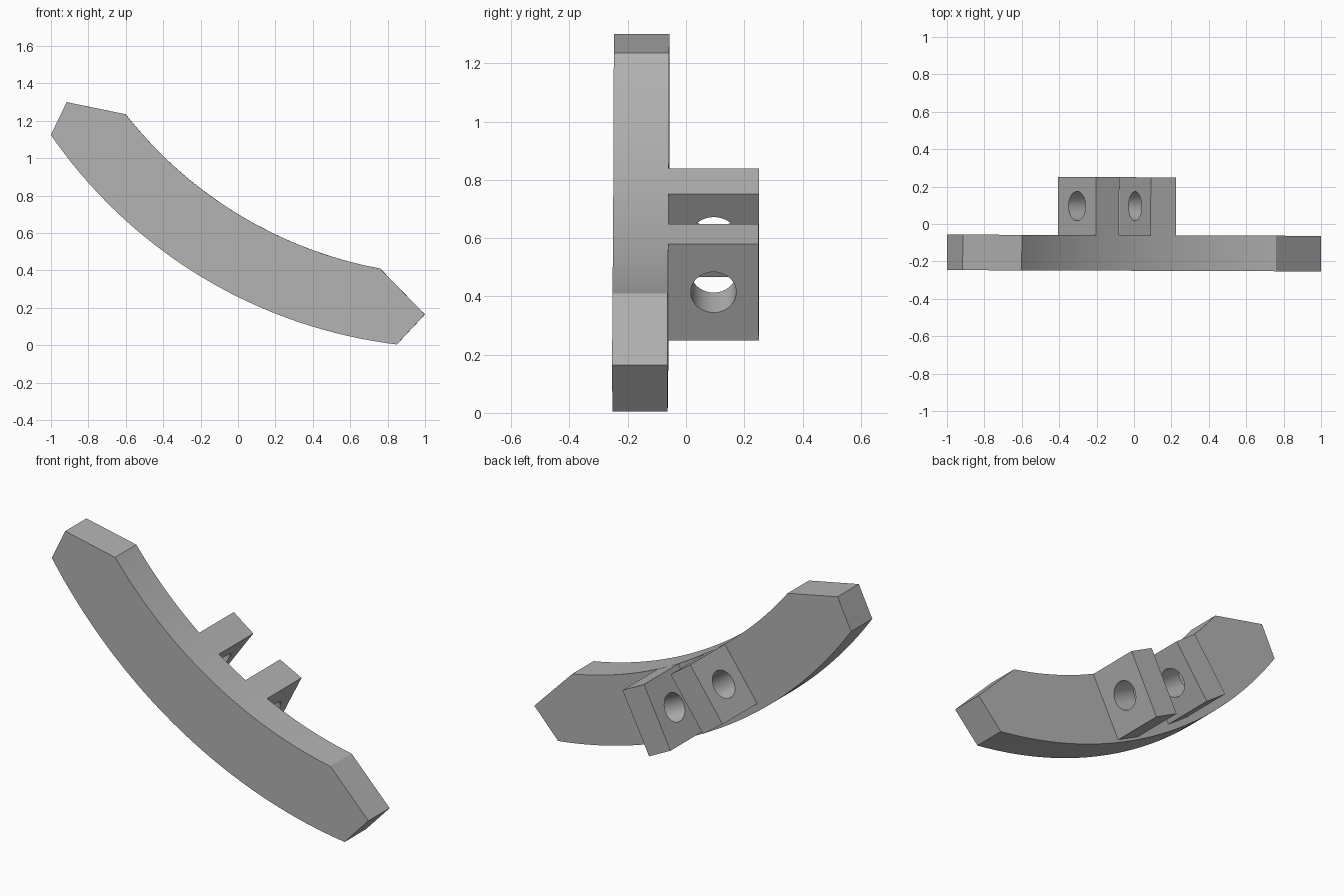
import bpy
import bmesh
from math import atan2, cos, sin, radians
from mathutils import Vector, Matrix

cube = bpy.data.objects.get("Cube")
if cube:
    bpy.data.objects.remove(cube, do_unlink=True)

GREY = (0.45, 0.45, 0.45, 1.0)
mat = bpy.data.materials.new("plain_grey")
mat.use_nodes = True
mat.diffuse_color = GREY
mat.node_tree.nodes["Principled BSDF"].inputs["Base Color"].default_value = GREY

CENTRE = Vector((1.17, 2.62))           # shared arc centre in the xz plane
R_IN, R_OUT = 2.247, 2.635
SKEW = Matrix.Rotation(-0.0035, 4, "Z")  # tiny turn of the whole piece


def arc(radius, start, end, steps=48):
    """Points on an arc about CENTRE between the directions of two points."""
    a0, a1 = (atan2(p[1] - CENTRE.y, p[0] - CENTRE.x) for p in (start, end))
    angles = [a0 + (a1 - a0) * i / steps for i in range(steps + 1)]
    return [CENTRE + radius * Vector((cos(a), sin(a))) for a in angles]


def prism(name, outline, y0, y1):
    """Extrude an xz outline from y0 to y1."""
    bm = bmesh.new()
    face = bm.faces.new([bm.verts.new((p[0], y0, p[1])) for p in outline])
    ext = bmesh.ops.extrude_face_region(bm, geom=[face])
    moved = [v for v in ext["geom"] if isinstance(v, bmesh.types.BMVert)]
    bmesh.ops.translate(bm, verts=moved, vec=(0, y1 - y0, 0))
    bmesh.ops.recalc_face_normals(bm, faces=bm.faces)
    mesh = bpy.data.meshes.new(name)
    bm.to_mesh(mesh)
    bm.free()
    mesh.materials.append(mat)
    obj = bpy.data.objects.new(name, mesh)
    bpy.context.collection.objects.link(obj)
    return obj


def finish(obj):
    obj.data.transform(SKEW)
    bpy.ops.object.select_all(action="DESELECT")
    obj.select_set(True)
    bpy.context.view_layer.objects.active = obj
    bpy.ops.object.shade_smooth_by_angle(angle=radians(25))


def lug(name, angle, length):
    """Radial block behind the plate with a round hole along the arc tangent."""
    out = Vector((cos(angle), sin(angle)))
    side = Vector((-out.y, out.x))
    top = CENTRE + out * R_IN
    half = side * 0.076
    bottom = top + out * length
    obj = prism(name, [top - half, top + half, bottom + half, bottom - half],
                -0.08, 0.25)

    # Hole cutter
    mid = top + out * length / 2
    bpy.ops.mesh.primitive_cylinder_add(vertices=48, radius=0.078, depth=0.4,
                                        location=(mid.x, 0.095, mid.y))
    cutter = bpy.context.object
    cutter.rotation_euler = Vector((side.x, 0, side.y)).to_track_quat("Z", "Y").to_euler()
    cutter.hide_render = True
    cutter.data.materials.append(mat)
    cut = obj.modifiers.new("hole", "BOOLEAN")
    cut.operation = "DIFFERENCE"
    cut.solver = "EXACT"
    cut.object = cutter
    bpy.context.view_layer.objects.active = obj
    bpy.ops.object.modifier_apply(modifier=cut.name)
    bpy.data.objects.remove(cutter, do_unlink=True)
    finish(obj)


# Curved plate with pointed ends
outline = arc(R_OUT, (-1, 1.125), (0.85, 0.005))
outline.append(Vector((1.0, 0.165)))
outline += arc(R_IN, (0.76, 0.41), (-0.6, 1.235))
outline.append(Vector((-0.915, 1.3)))
finish(prism("curved_plate", outline, -0.25, -0.06))

# Two drilled mounting lugs
lug("right_lug", radians(-125.7), 0.35)
lug("left_lug", radians(-116.8), 0.372)
